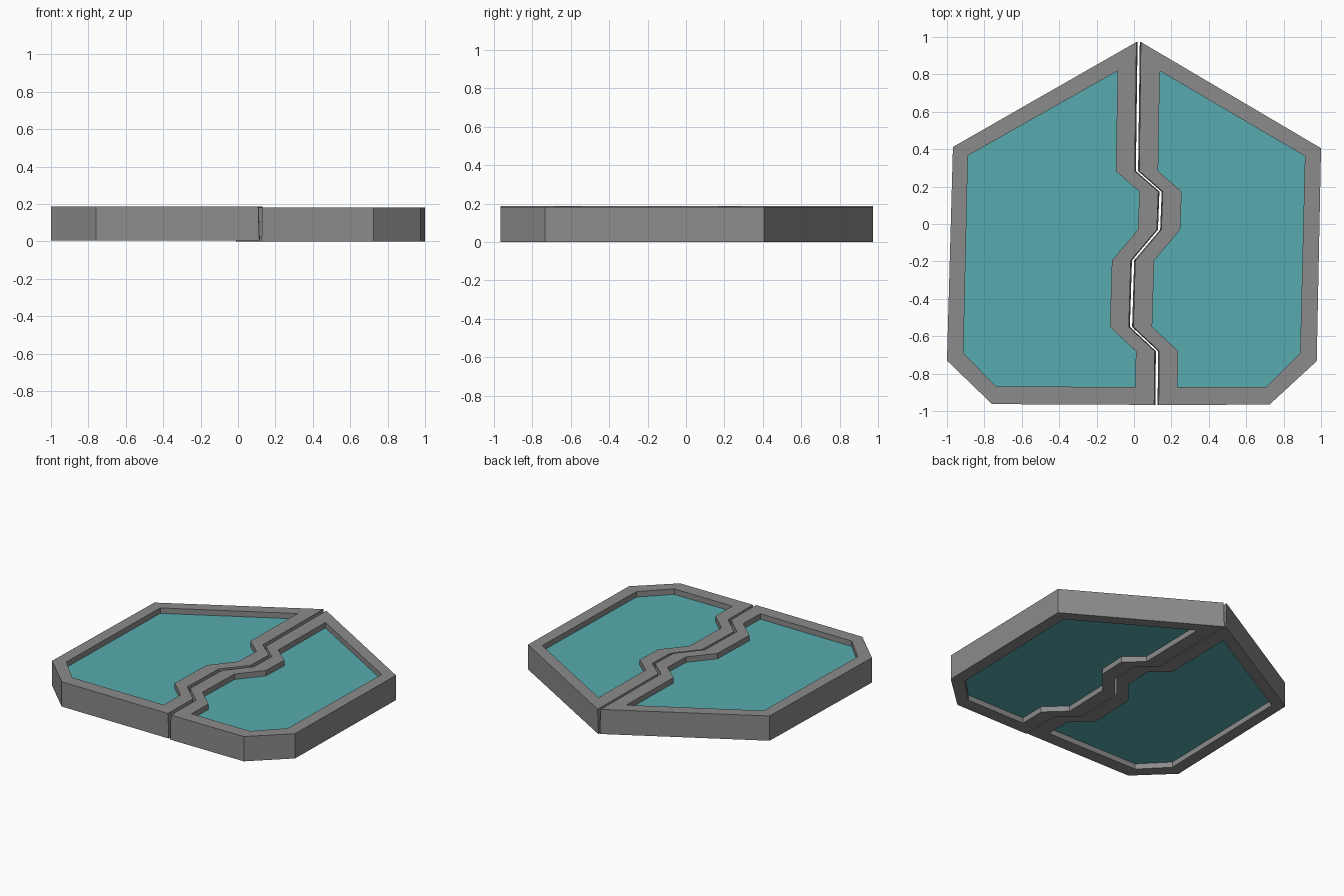
import bpy
import bmesh

if "Cube" in bpy.data.objects:
    bpy.data.objects.remove(bpy.data.objects["Cube"], do_unlink=True)


def material(name, rgb):
    m = bpy.data.materials.new(name)
    m.use_nodes = True
    m.diffuse_color = (*rgb, 1)
    m.node_tree.nodes["Principled BSDF"].inputs["Base Color"].default_value = (*rgb, 1)
    return m


STONE = material("grey frame", (0.26, 0.26, 0.26))
TEAL = material("teal panel", (0.095, 0.41, 0.425))

# Zigzag seam between the two halves, from back tip to front edge
SEAM = [(0.025, 0.973), (0.016, 0.283), (0.142, 0.173), (0.134, -0.03),
        (-0.005, -0.195), (-0.016, -0.55), (0.123, -0.68), (0.12, -0.967)]
TOP_GAP, BOTTOM_GAP, RIM = 0.012, 0.006, 0.113
HEIGHT, RECESS = 0.182, 0.04


def seam_line(offset, ends=None):
    """Seam shifted sideways; ends replaces the y of the first and last point."""
    pts = [(x + offset, y) for x, y in SEAM]
    if ends:
        pts[0] = (pts[0][0], ends[0])
        pts[-1] = (pts[-1][0], ends[1])
    return pts


def half(name, side, outer, inner, base):
    """Slab with a raised rim and a sunken coloured panel on both faces."""
    top = seam_line(side * TOP_GAP) + outer
    bottom = seam_line(side * BOTTOM_GAP) + outer
    opening = seam_line(side * RIM, (0.818, -0.872)) + inner
    z0, z1 = base, base + HEIGHT
    rings = [(opening, z0 + RECESS), (opening, z0), (bottom, z0),
             (top, z1), (opening, z1), (opening, z1 - RECESS)]

    bm = bmesh.new()
    loops = [[bm.verts.new((x, y, z)) for x, y in pts] for pts, z in rings]
    n = len(top)
    for a, b in zip(loops, loops[1:]):
        for i in range(n):
            j = (i + 1) % n
            bm.faces.new((a[i], a[j], b[j], b[i]))
    for cap in (loops[0], loops[-1]):
        bm.faces.new(cap).material_index = 1
    bmesh.ops.recalc_face_normals(bm, faces=bm.faces)

    mesh = bpy.data.meshes.new(name)
    bm.to_mesh(mesh)
    bm.free()
    mesh.materials.append(STONE)
    mesh.materials.append(TEAL)
    obj = bpy.data.objects.new(name, mesh)
    bpy.context.collection.objects.link(obj)


# Outer corners run from the front edge round to the back
half("right_half", -1,
     [(-0.759, -0.963), (-1.0, -0.73), (-0.968, 0.412)],
     [(-0.738, -0.868), (-0.912, -0.69), (-0.888, 0.366)], 0.005)
half("left_half", 1,
     [(0.724, -0.966), (0.977, -0.733), (1.0, 0.405)],
     [(0.706, -0.872), (0.888, -0.692), (0.914, 0.363)], 0.0)
